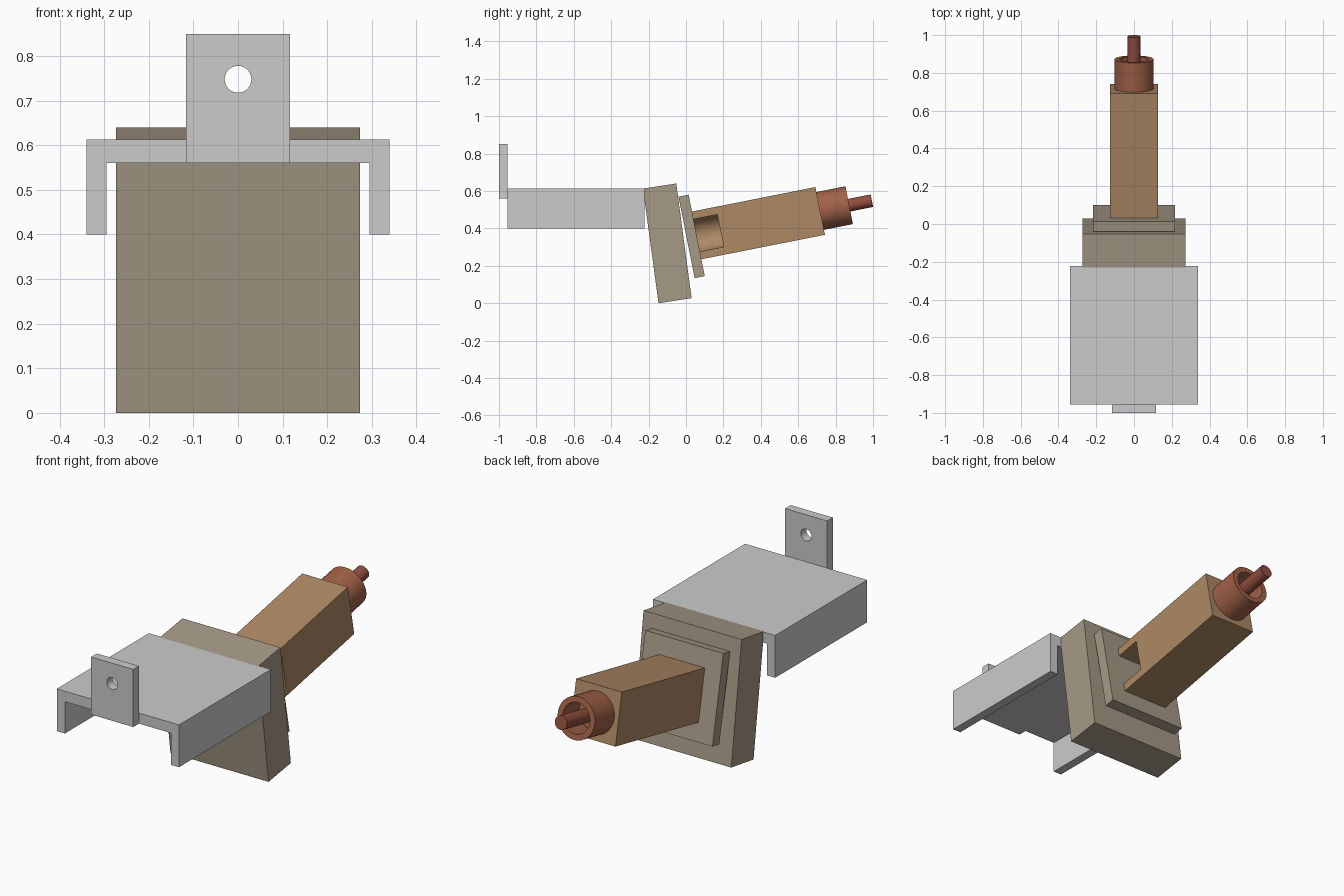
import bpy, bmesh, math
from mathutils import Matrix, Vector

if "Cube" in bpy.data.objects:
    bpy.data.objects.remove(bpy.data.objects["Cube"])

# Tilted frame of the arm: local Y runs along the arm, origin on the flange face
ARM = Matrix.Translation((0, 0.057, 0.3625)) @ Matrix.Rotation(math.radians(11.2), 4, 'X')


def material(name, rgb):
    m = bpy.data.materials.new(name)
    m.diffuse_color = (*rgb, 1)
    m.use_nodes = True
    m.node_tree.nodes["Principled BSDF"].inputs["Base Color"].default_value = m.diffuse_color
    return m


TAN = material("tan", (0.38, 0.32, 0.24))
OCHRE = material("ochre", (0.42, 0.25, 0.13))
RUST = material("rust", (0.36, 0.12, 0.065))
RED = material("dark_red", (0.28, 0.075, 0.05))


def finish(name, bm, mat=None, matrix=None):
    bmesh.ops.recalc_face_normals(bm, faces=bm.faces)
    me = bpy.data.meshes.new(name)
    bm.to_mesh(me)
    bm.free()
    ob = bpy.data.objects.new(name, me)
    bpy.context.collection.objects.link(ob)
    if mat:
        me.materials.append(mat)
    if matrix:
        ob.matrix_world = matrix
    return ob


def prism(name, points, offset, mat=None, matrix=None):
    """Extrude a closed 3D outline by an offset."""
    bm = bmesh.new()
    face = bm.faces.new([bm.verts.new(p) for p in points])
    new = bmesh.ops.extrude_face_region(bm, geom=[face], use_keep_orig=True)["geom"]
    bmesh.ops.translate(bm, vec=Vector(offset),
                        verts=[v for v in new if isinstance(v, bmesh.types.BMVert)])
    return finish(name, bm, mat, matrix)


def box(name, x, y, z, mat=None, matrix=None):
    pts = [(x[0], y[0], z[0]), (x[1], y[0], z[0]), (x[1], y[0], z[1]), (x[0], y[0], z[1])]
    return prism(name, pts, (0, y[1] - y[0], 0), mat, matrix)


def lathe(name, profile, mat=None, matrix=None, n=48):
    """Spin a (radius, y) profile round the local Y axis."""
    bm = bmesh.new()
    vs = [bm.verts.new((r, y, 0)) for r, y in profile]
    edges = [bm.edges.new(p) for p in zip(vs, vs[1:])]
    bmesh.ops.spin(bm, geom=vs + edges, cent=(0, 0, 0), axis=(0, 1, 0),
                   angle=2 * math.pi, steps=n)
    bmesh.ops.remove_doubles(bm, verts=bm.verts, dist=1e-4)
    ob = finish(name, bm, mat, matrix)
    select(ob)
    bpy.ops.object.shade_smooth_by_angle(angle=math.radians(35))
    return ob


def select(ob):
    bpy.ops.object.select_all(action='DESELECT')
    ob.select_set(True)
    bpy.context.view_layer.objects.active = ob


def cut(ob, cutter):
    mod = ob.modifiers.new("cut", 'BOOLEAN')
    mod.operation = 'DIFFERENCE'
    mod.solver = 'EXACT'
    mod.object = cutter
    cutter.hide_render = True
    bpy.context.view_layer.update()
    select(ob)
    bpy.ops.object.modifier_apply(modifier=mod.name)
    bpy.data.objects.remove(cutter)


def rod(r, a, b):
    return [(0, a), (r, a), (r, b), (0, b)]


# Front channel: flat top with two hanging side walls
half = [(0.34, 0.613), (0.34, 0.40), (0.295, 0.40), (0.295, 0.56)]
outline = half + [(-x, z) for x, z in reversed(half)]
prism("channel_bracket", [(x, -0.955, z) for x, z in outline], (0, 0.732, 0))

# Upright tab with a round hole
tab = box("mounting_tab", (-0.117, 0.117), (-1.0, -0.955), (0.56, 0.85))
cut(tab, lathe("tab_hole", rod(0.03, -1.1, -0.9), None, Matrix.Translation((0, 0, 0.748))))

# Leaning main block
side = [(-0.23, 0.613), (-0.052, 0.64), (0.03, 0.027), (-0.147, 0.0)]
prism("main_block", [(-0.273, y, z) for y, z in side], (0.546, 0, 0), TAN)

# Flange plate and square arm on the tilted axis
box("flange_plate", (-0.217, 0.217), (-0.055, 0), (-0.222, 0.222), TAN, ARM)
arm = box("square_arm", (-0.127, 0.127), (0, 0.673), (-0.13, 0.13), OCHRE, ARM)

# Round-bottomed side pocket in the arm, next to the flange
cut(arm, box("pocket_slot", (0, 0.2), (-0.02, 0.13), (-0.088, 0.088), None, ARM))
cut(arm, lathe("pocket_bore", rod(0.0885, -0.03, 0.1302), None, ARM))
select(arm)
bpy.ops.object.shade_smooth_by_angle(angle=math.radians(30))

# Hollow end collar and its shaft
lathe("end_collar", [(0, 0.673), (0.103, 0.673), (0.103, 0.831), (0.075, 0.831),
                     (0.075, 0.70), (0, 0.70)], RUST, ARM)
lathe("end_shaft", rod(0.034, 0.69, 0.955), RED, ARM)
